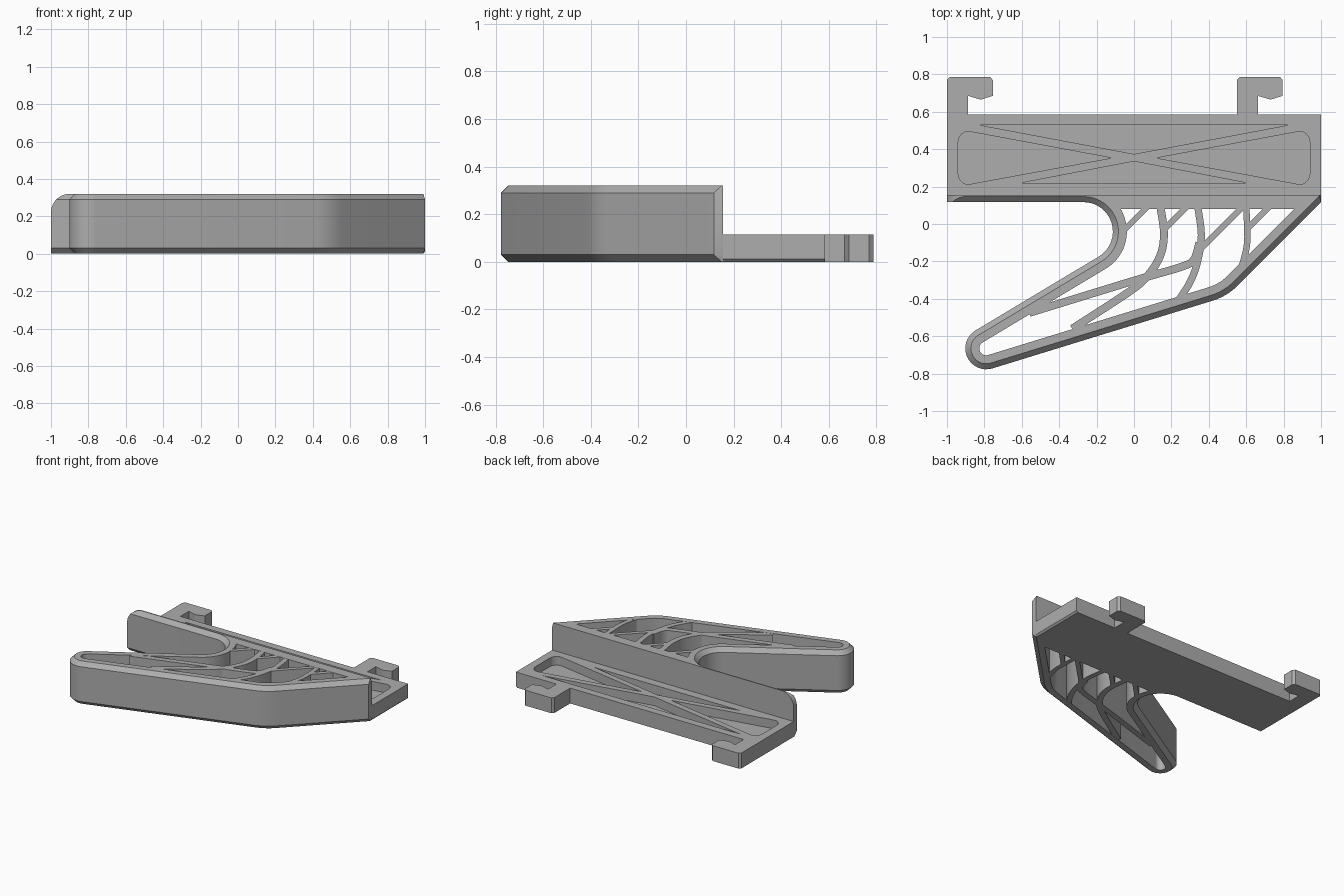
import bpy, bmesh
from math import sin, cos, radians
from mathutils import Vector

if "Cube" in bpy.data.objects:
    bpy.data.objects.remove(bpy.data.objects["Cube"], do_unlink=True)

grey = bpy.data.materials.new("plain_grey")
grey.use_nodes = True
tone = (0.42, 0.42, 0.42, 1)
grey.diffuse_color = tone
grey.node_tree.nodes["Principled BSDF"].inputs["Base Color"].default_value = tone

HIGH, LOW, CHAMFER, RIM = 0.32, 0.115, 0.03, 0.075
BACK, PLATE_END, WEB_TOP = 0.155, 0.585, 0.08


def loft(name, rings):
    """Closed solid through equal-length rings of 3D points."""
    bm = bmesh.new()
    loops = [[bm.verts.new(p) for p in ring] for ring in rings]
    n = len(loops[0])
    for a, b in zip(loops, loops[1:]):
        for i in range(n):
            j = (i + 1) % n
            bm.faces.new((a[i], a[j], b[j], b[i]))
    bm.faces.new(loops[0][::-1])
    bm.faces.new(loops[-1])
    bmesh.ops.recalc_face_normals(bm, faces=bm.faces)
    mesh = bpy.data.meshes.new(name)
    bm.to_mesh(mesh)
    bm.free()
    mesh.materials.append(grey)
    ob = bpy.data.objects.new(name, mesh)
    bpy.context.collection.objects.link(ob)
    return ob


def prism(name, pts, z0, z1):
    return loft(name, [[(x, y, z) for x, y in pts] for z in (z0, z1)])


def prism_y(name, pts, y0, y1):
    return loft(name, [[(x, y, z) for x, z in pts] for y in (y0, y1)])


def arc(cx, cy, r, a0, a1, n=16):
    angles = [radians(a0 + (a1 - a0) * i / n) for i in range(n + 1)]
    return [(cx + r * cos(a), cy + r * sin(a)) for a in angles]


def select(ob):
    bpy.ops.object.select_all(action='DESELECT')
    ob.select_set(True)
    bpy.context.view_layer.objects.active = ob


def cut(ob, cutter):
    cutter.hide_render = True
    mod = ob.modifiers.new("cut", 'BOOLEAN')
    mod.operation, mod.solver, mod.object = 'DIFFERENCE', 'EXACT', cutter
    select(ob)
    bpy.ops.object.modifier_apply(modifier=mod.name)
    bpy.data.objects.remove(cutter, do_unlink=True)


def smooth(ob):
    select(ob)
    bpy.ops.object.shade_smooth_by_angle(angle=radians(30))


def curved_edge(d, start):
    """Notch, finger tip and elbow of the arm outline, moved inward by d."""
    return (arc(-0.27, -0.04, 0.157 + d, start, -58)
            + arc(-0.79, -0.665, 0.112 - d, 122, 287)
            + arc(0.327, -0.104, 0.32 - d, -73, -45, 8))


def outline(d):
    right = [(1 - 0.3 * d, 0.117 + 1.1 * d), (1 - 0.3 * d, BACK)]
    left = [(-1, BACK), (-1, 0.117 + d)]
    return curved_edge(d, 90) + right + left


# Arm: chamfered outline with its web opening and rounded wall end
arm = loft("arm_frame", [[(x, y, z) for x, y in outline(d)] for d, z in (
    (CHAMFER, 0), (0, CHAMFER), (0, HIGH - CHAMFER), (CHAMFER, HIGH))])
diag_x = 0.883 - 2 ** 0.5 * RIM + WEB_TOP
cut(arm, prism("web_cutter", curved_edge(RIM, 31) + [(diag_x, WEB_TOP)], -0.1, 0.5))
corner = [(-1.05, 0.22)] + arc(-0.9, 0.22, 0.1, 180, 90) + [(-0.9, 0.4), (-1.05, 0.4)]
cut(arm, prism_y("corner_cutter", corner, 0.05, 0.25))
smooth(arm)


# Web ribs: smooth paths given a width
def spline(pts, n=6):
    p = [Vector(q) for q in pts]
    if len(p) == 2:
        return p
    p = [2 * p[0] - p[1]] + p + [2 * p[-1] - p[-2]]
    out = []
    for a, b, c, d in zip(p, p[1:], p[2:], p[3:]):
        for i in range(n):
            t = i / n
            out.append(b + (c - a) * t / 2 + (2 * a - 5 * b + 4 * c - d) * t * t / 2
                       + (3 * b - a - 3 * c + d) * t ** 3 / 2)
    return out + [p[-2]]


def rib(name, pts, width):
    path = spline(pts)
    left, right = [], []
    for i, p in enumerate(path):
        t = (path[min(i + 1, len(path) - 1)] - path[max(i - 1, 0)]).normalized()
        side = Vector((-t.y, t.x)) * width / 2
        left.append(p + side)
        right.append(p - side)
    smooth(prism(name, left + right[::-1], 0.001, HIGH - 0.001))


rib("curved_rib_inner", [(0.14, 0.1), (0.16, -0.05), (0.14, -0.17), (0.07, -0.28),
                         (-0.03, -0.365), (-0.33, -0.56)], 0.042)
rib("curved_rib_middle", [(0.34, 0.1), (0.36, -0.06), (0.34, -0.2), (0.3, -0.31),
                          (0.23, -0.42)], 0.038)
rib("curved_rib_outer", [(0.6, 0.1), (0.605, -0.1), (0.57, -0.25)], 0.034)
rib("long_rib", [(-0.56, -0.475), (0, -0.303), (0.25, -0.23), (0.32, -0.19),
                 (0.35, -0.1)], 0.042)
for i, (x, y, length) in enumerate([(-0.05, -0.03, 0.13), (0.16, -0.03, 0.13),
                                    (0.34, -0.15, 0.25), (0.6, -0.03, 0.13)]):
    rib(f"slanted_rib_{i + 1}", [(x, y), (x + length, y + length)], 0.032)

# Plate with cross-braced pockets
plate = prism_y("base_plate", [(-1, 0), (0.988, 0), (1, 0.012), (1, LOW), (-1, LOW)],
                BACK, PLATE_END)
side_pocket = (arc(-0.88, 0.437, 0.06, 100, 180, 8) + arc(-0.88, 0.27, 0.06, 180, 260, 8)
               + [(-0.12, 0.353)])
pockets = [side_pocket, [(-x, y) for x, y in side_pocket],
           [(-0.82, 0.528), (0.82, 0.528), (0, 0.374)],
           [(-0.61, 0.218), (0.61, 0.218), (0, 0.335)]]
for pts in pockets:
    cut(plate, prism("pocket_cutter", pts, 0.05, 0.2))
smooth(plate)

# Hooks on the back edge
hook = [(0, PLATE_END), (0, 0.77), (0.015, 0.787), (0.23, 0.787), (0.245, 0.77),
        (0.245, 0.685), (0.18, 0.665), (0.113, 0.685), (0.113, PLATE_END)]
for name, x0 in (("right_hook", -1), ("left_hook", 0.55)):
    prism(name, [(x + x0, y) for x, y in hook], 0, LOW)
